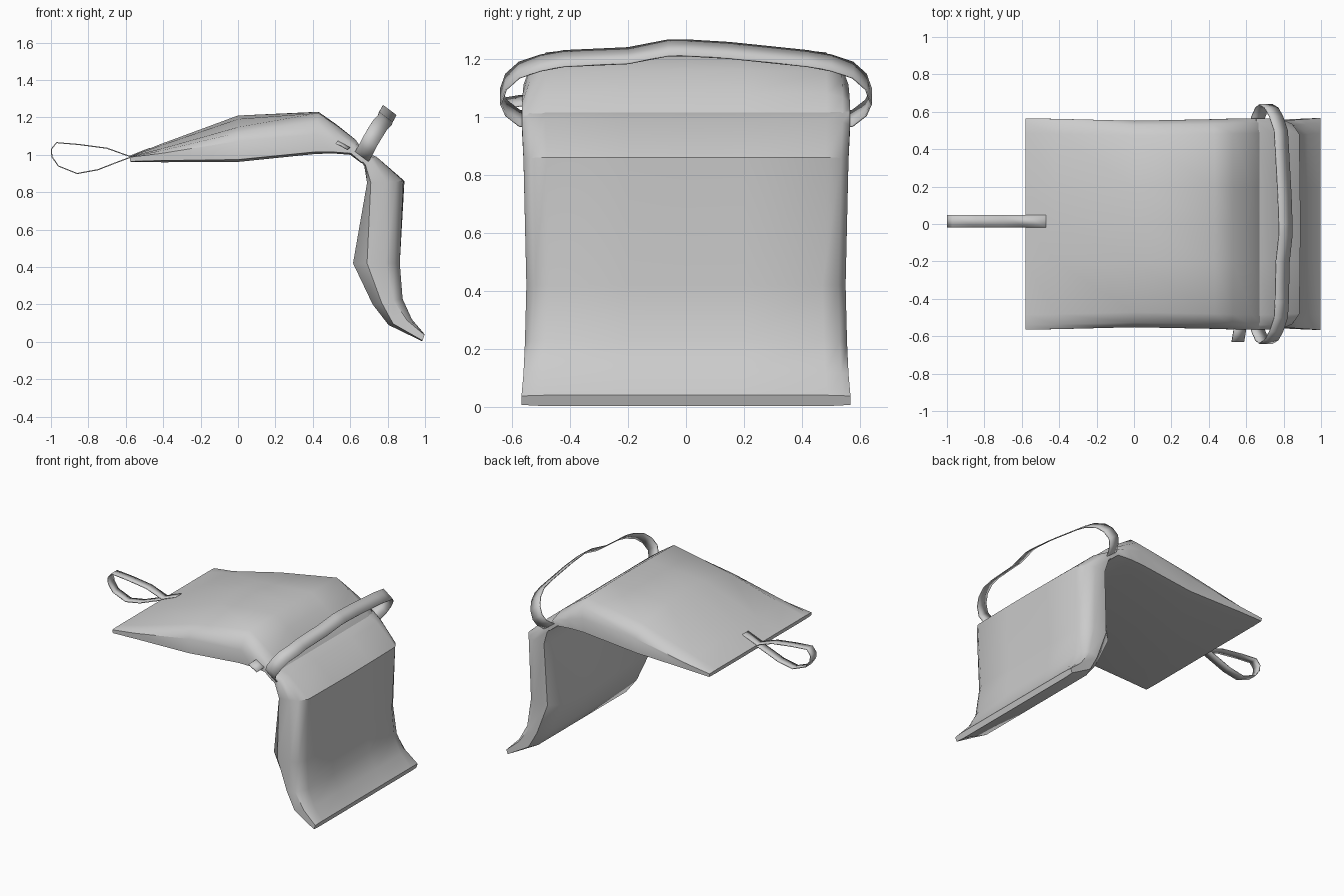
import bpy, bmesh
from mathutils import Vector


def make_object(name, rings, closed, angle=0.7, thickness=0.0):
    """Skin a list of point rows; closed rows become a capped tube."""
    bm = bmesh.new()
    rows = [[bm.verts.new(p) for p in r] for r in rings]
    n = len(rows[0])
    for a, b in zip(rows, rows[1:]):
        for i in range(n if closed else n - 1):
            j = (i + 1) % n
            bm.faces.new((a[i], a[j], b[j], b[i]))
    if closed:
        bm.faces.new(rows[0])
        bm.faces.new(rows[-1])
    bmesh.ops.recalc_face_normals(bm, faces=bm.faces)
    me = bpy.data.meshes.new(name)
    bm.to_mesh(me)
    bm.free()
    ob = bpy.data.objects.new(name, me)
    bpy.context.collection.objects.link(ob)
    if thickness:
        m = ob.modifiers.new("thickness", 'SOLIDIFY')
        m.thickness = thickness
        m.offset = 0
    bpy.context.view_layer.objects.active = ob
    ob.select_set(True)
    bpy.ops.object.shade_smooth_by_angle(angle=angle)
    ob.select_set(False)
    return ob


def bag(name, stations):
    """Loft a cushion; station = outer xz, inner xz, half width, wall low, wall high, shoulder."""
    rings = []
    for ox, oz, ix, iz, w, lo, hi, sh in stations:
        def at(y, t):
            return Vector((ix + (ox - ix) * t, y, iz + (oz - iz) * t))
        half = [(w - 0.07, 0.0), (w, lo), (w, hi), (w - 0.025, hi + (sh - hi) * 0.6),
                (w - 0.08, sh), (0.2, 0.3 * sh + 0.7)]
        ring = [at(y, t) for y, t in half] + [at(0, 1)]
        ring += [at(-y, t) for y, t in reversed(half)] + [at(0, 0)]
        rings.append(ring)
    return make_object(name, rings, True)


def ribbon(name, path, width, thickness=0.006):
    """Flat webbing: path points swept along a width vector."""
    w = Vector(width) / 2
    rings = [[Vector(p) - w, Vector(p) + w] for p in path]
    return make_object(name, rings, False, 0.9, thickness)


# Upper cushion, lying flat
bag("upper_cushion", [
    (-0.58, 0.99, -0.575, 0.962, 0.565, 0.1, 0.9, 1.0),
    (-0.42, 1.055, -0.40, 0.96, 0.562, 0.1, 0.5, 0.75),
    (0.0, 1.21, 0.0, 0.962, 0.552, 0.05, 0.45, 0.75),
    (0.43, 1.23, 0.40, 1.003, 0.56, 0.05, 0.47, 0.97),
    (0.53, 1.16, 0.50, 1.008, 0.563, 0.05, 0.45, 0.97),
    (0.63, 1.08, 0.60, 1.0, 0.565, 0.1, 0.6, 1.0),
    (0.69, 0.985, 0.66, 0.955, 0.565, 0.1, 0.9, 1.0)])

# Lower cushion, hanging down
bag("hanging_cushion", [
    (0.655, 1.02, 0.64, 0.99, 0.565, 0.1, 0.9, 1.0),
    (0.74, 0.99, 0.675, 0.94, 0.565, 0.1, 0.6, 1.0),
    (0.89, 0.86, 0.69, 0.85, 0.56, 0.1, 0.5, 0.97),
    (0.865, 0.42, 0.615, 0.42, 0.55, 0.3, 0.7, 1.0),
    (0.88, 0.23, 0.72, 0.20, 0.555, 0.3, 0.7, 1.0),
    (0.93, 0.12, 0.805, 0.09, 0.56, 0.2, 0.8, 1.0),
    (0.998, 0.04, 0.985, 0.003, 0.567, 0.1, 0.9, 1.0)])

# Carry handle arching across the fold
side = [(0.655, 0.53, 0.985), (0.665, 0.575, 0.995), (0.685, 0.62, 1.03),
        (0.705, 0.638, 1.07), (0.735, 0.62, 1.12), (0.76, 0.575, 1.16),
        (0.785, 0.50, 1.185), (0.79, 0.42, 1.20)]
path = [(x, -y, z) for x, y, z in side]
path += [(0.795, -0.2, 1.21), (0.81, -0.06, 1.237), (0.81, 0.0, 1.237), (0.805, 0.15, 1.228)]
path += side[::-1]
ribbon("carry_handle", path, (0.072, 0, -0.054))

# Short webbing tab at the front edge
ribbon("webbing_tab", [(0.565, -0.50, 1.055), (0.565, -0.57, 1.055), (0.555, -0.63, 1.045)],
       (0.065, 0, -0.035))

# Pull loop at the end of the upper cushion
loop = [(-0.47, 1.035), (-0.58, 0.992), (-0.70, 1.035), (-0.85, 1.055), (-0.97, 1.065),
        (-0.998, 1.03), (-0.995, 0.99), (-0.96, 0.94), (-0.86, 0.90), (-0.75, 0.92),
        (-0.66, 0.955), (-0.58, 0.985), (-0.55, 0.988)]
ribbon("pull_loop", [(x, 0.015, z) for x, z in loop], (0, 0.065, 0))
